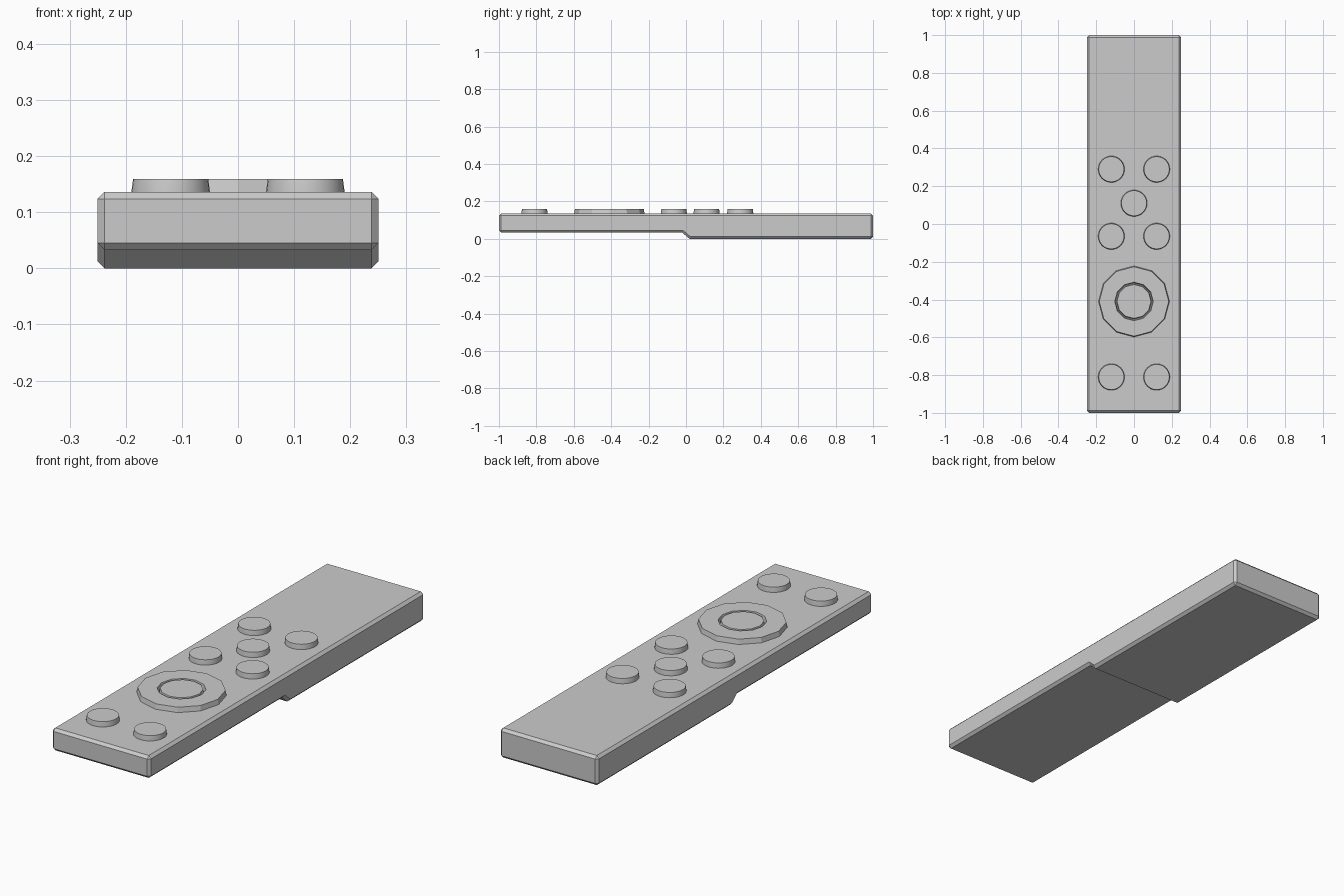
import bpy, bmesh, math

cube = bpy.data.objects.get("Cube")
if cube:
    bpy.data.objects.remove(cube, do_unlink=True)

TOP = 0.136       # top of the case
CAP = 0.159       # top of the buttons

grey = bpy.data.materials.new("plain grey")
grey.use_nodes = True
grey.diffuse_color = (0.6, 0.6, 0.6, 1)
grey.node_tree.nodes["Principled BSDF"].inputs["Base Color"].default_value = (0.6, 0.6, 0.6, 1)


def add_object(name, bm):
    bmesh.ops.recalc_face_normals(bm, faces=bm.faces)
    mesh = bpy.data.meshes.new(name)
    bm.to_mesh(mesh)
    bm.free()
    mesh.materials.append(grey)
    obj = bpy.data.objects.new(name, mesh)
    bpy.context.collection.objects.link(obj)
    return obj


def lathe(name, profile, sides, x, y, smooth=False):
    """Spin a (radius, height) profile; a zero radius closes the shape."""
    bm = bmesh.new()
    verts = [bm.verts.new((r, 0, z)) for r, z in profile]
    edges = [bm.edges.new(pair) for pair in zip(verts, verts[1:])]
    bmesh.ops.spin(bm, geom=verts + edges, axis=(0, 0, 1), cent=(0, 0, 0),
                   angle=math.tau, steps=sides)
    bmesh.ops.remove_doubles(bm, verts=bm.verts, dist=0.0005)
    obj = add_object(name, bm)
    obj.location = (x, y, 0)
    if smooth:
        bpy.ops.object.select_all(action="DESELECT")
        obj.select_set(True)
        bpy.context.view_layer.objects.active = obj
        bpy.ops.object.shade_smooth_by_angle(angle=math.radians(30))
    return obj


# Case: side profile with a thicker rear half, extruded across and chamfered
outline = [(-1, TOP), (-1, 0.033), (-0.02, 0.033), (0.018, 0), (1, 0), (1, TOP)]
bm = bmesh.new()
side = bm.faces.new([bm.verts.new((-0.25, y, z)) for y, z in outline])
result = bmesh.ops.extrude_face_region(bm, geom=[side])
moved = [v for v in result["geom"] if isinstance(v, bmesh.types.BMVert)]
bmesh.ops.translate(bm, verts=moved, vec=(0.5, 0, 0))
case = add_object("case", bm)
bevel = case.modifiers.new("chamfer", "BEVEL")
bevel.width = 0.012
bevel.segments = 1
bevel.limit_method = "ANGLE"
bevel.angle_limit = math.radians(60)

# Round buttons: pairs and one in the middle of the cluster
button = [(0.07, TOP - 0.01), (0.07, TOP), (0.067, CAP), (0, CAP)]
for row, y in (("front", -0.81), ("lower", -0.065), ("upper", 0.29)):
    for label, x in (("right", -0.12), ("left", 0.12)):
        lathe(f"{row}_{label}_button", button, 32, x, y, smooth=True)
lathe("middle_button", button, 32, 0, 0.11, smooth=True)

# Twelve-sided ring pad with a separate centre button
lathe("ring_pad", [(0.188, TOP - 0.01), (0.188, TOP), (0.184, CAP),
                   (0.102, CAP), (0.098, TOP)], 12, 0, -0.41)
lathe("centre_button", [(0.094, TOP), (0.09, CAP), (0, CAP)], 12, 0, -0.41)
